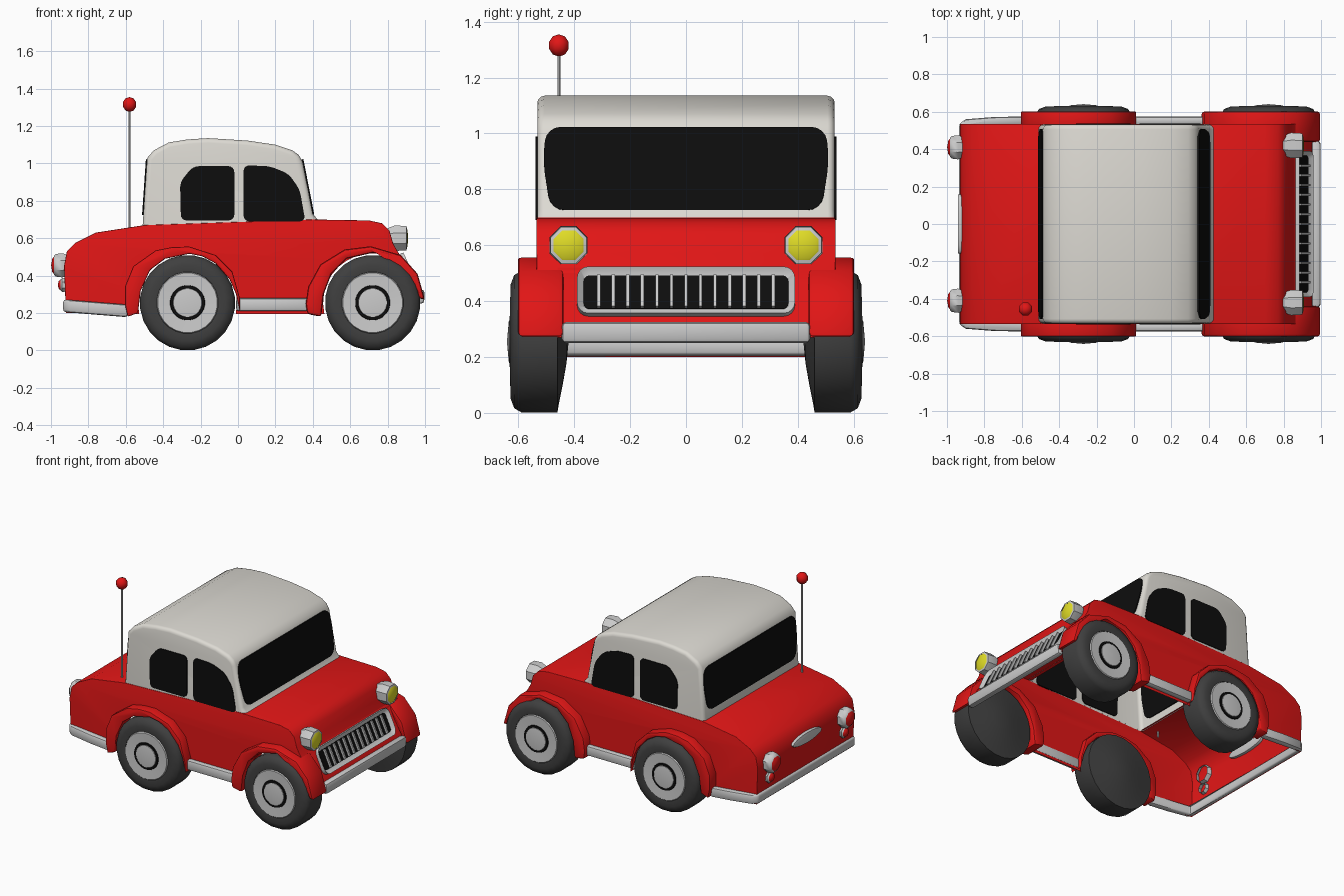
import bpy, bmesh
from math import sin, cos, pi, radians
from mathutils import Vector, Matrix

if "Cube" in bpy.data.objects:
    bpy.data.objects.remove(bpy.data.objects["Cube"])

COLORS = {"red": (0.75, 0.008, 0.008, 1), "cream": (0.72, 0.70, 0.65, 1), "rubber": (0.05, 0.05, 0.05, 1),
          "glass": (0.004, 0.004, 0.004, 1), "yellow": (0.75, 0.72, 0.02, 1)}
MATS = {}
for k, c in COLORS.items():
    MATS[k] = bpy.data.materials.new(k)
    MATS[k].diffuse_color = c


def finish(bm, name, color=None, bevel=0, segs=2, drop=None):
    bmesh.ops.recalc_face_normals(bm, faces=bm.faces)
    if bevel:
        edges = [e for e in bm.edges if len(e.link_faces) == 2 and e.calc_face_angle() > 0.9]
        bmesh.ops.bevel(bm, geom=edges, offset=bevel, segments=segs, profile=0.5, affect='EDGES', clamp_overlap=True)
    if drop:
        bmesh.ops.delete(bm, geom=[f for f in bm.faces if drop(f)], context='FACES')
    me = bpy.data.meshes.new(name)
    bm.to_mesh(me)
    bm.free()
    ob = bpy.data.objects.new(name, me)
    bpy.context.collection.objects.link(ob)
    if color:
        me.materials.append(MATS[color])
    for p in me.polygons:
        p.use_smooth = True
    me.set_sharp_from_angle(angle=radians(42))
    return ob


def frame(origin, u, v):
    u, v = Vector(u), Vector(v)
    n = u.cross(v).normalized()
    return Matrix.Translation(origin) @ Matrix((u, v, n)).transposed().to_4x4()


SIDE = frame((0, 0, 0), (1, 0, 0), (0, 0, 1))      # depth runs along -y
PLAN = frame((0, 0, 0), (1, 0, 0), (0, 1, 0))      # depth runs along z


def prism(name, pts, M, d0, d1, color=None, corner=0, bevel=0, inset=None):
    """Extruded outline with optional rounded corners, edge bevel and recessed front."""
    bm = bmesh.new()
    a = [bm.verts.new((x, y, d0)) for x, y in pts]
    b = [bm.verts.new((x, y, d1)) for x, y in pts]
    n = len(pts)
    bm.faces.new(a)
    front = bm.faces.new(b)
    for i in range(n):
        j = (i + 1) % n
        bm.faces.new((a[i], a[j], b[j], b[i]))
    bmesh.ops.recalc_face_normals(bm, faces=bm.faces)
    if corner:
        edges = [e for e in bm.edges if abs(e.verts[0].co.z - e.verts[1].co.z) > 1e-6]
        bmesh.ops.bevel(bm, geom=edges, offset=corner, segments=4, profile=0.5, affect='EDGES', clamp_overlap=True)
    if inset:
        front = next(f for f in bm.faces if all(abs(v.co.z - d1) < 1e-6 for v in f.verts))
        bmesh.ops.inset_region(bm, faces=[front], thickness=inset[0])
        for v in front.verts:
            v.co.z -= inset[1]
    bmesh.ops.transform(bm, matrix=M, verts=bm.verts)
    return finish(bm, name, color, bevel)


def shell(name, top, bottom, w, color, bevel, drop=None):
    """Open-bottomed body: side walls plus a strip over the top outline."""
    bm = bmesh.new()
    sides = [[bm.verts.new((x, y, z)) for x, z in top + bottom] for y in (-w, w)]
    for s in sides:
        bm.faces.new(s)
    for i in range(len(top) - 1):
        bm.faces.new((sides[0][i], sides[0][i + 1], sides[1][i + 1], sides[1][i]))
    return finish(bm, name, color, bevel, 3, drop)


def lathe(name, prof, loc, axis, color=None, n=8):
    """Profile of (distance along axis, radius) turned around the axis."""
    bm = bmesh.new()
    rings = []
    for h, r in prof:
        k = n if r > 0 else 1
        rings.append([bm.verts.new((r * cos(2 * pi * (i + .5) / n), r * sin(2 * pi * (i + .5) / n), h))
                      for i in range(k)])
    for p, q in zip(rings, rings[1:]):
        for i in range(n):
            c = [p[i % len(p)], p[(i + 1) % len(p)], q[(i + 1) % len(q)], q[i % len(q)]]
            bm.faces.new(list(dict.fromkeys(c)))
    rot = Vector(axis).to_track_quat('Z', 'Y').to_matrix().to_4x4()
    bmesh.ops.transform(bm, matrix=Matrix.Translation(loc) @ rot, verts=bm.verts)
    return finish(bm, name, color)


def arc(cx, cz, r, a0, a1, n):
    return [(cx + r * cos(radians(a0 + (a1 - a0) * i / n)), cz + r * sin(radians(a0 + (a1 - a0) * i / n)))
            for i in range(n + 1)]


FX, RX, WZ = 0.72, -0.27, 0.255

# Lower body with wheel cut-outs, open under the cabin
top = [(-.92, .2), (-.93, .45), (-.915, .53), (-.87, .575), (-.76, .63), (-.5, .67), (.4, .70),
       (.70, .695), (.77, .68), (.81, .64), (.83, .57), (.87, .5)]
bottom = arc(FX, WZ, .265, 50, 193, 12) + arc(RX, WZ, .265, -13, 193, 16)
shell("lower_body", top, bottom, .535, "red", .025,
      lambda f: f.normal.z > .9 and abs(f.calc_center_median().x) < .3 and abs(f.calc_center_median().y) < .1)
prism("nose_panel", [(.84, .53), (.86, .52), (.97, .27), (.95, .27)], SIDE, -.46, .46, "red")

# Cabin
cab = [(-.51, .665), (-.485, 1.03), (-.45, 1.07), (-.37, 1.112), (-.27, 1.128), (-.16, 1.135), (.05, 1.122),
       (.2, 1.10), (.29, 1.07), (.325, 1.045), (.345, 1.01), (.40, .73), (.43, .695)]
shell("cabin", cab, [], .532, "cream", .025)

# Windows
pane = [(-.485, .725), (.485, .725), (.512, .9), (.5, 1.022), (-.5, 1.022), (-.512, .9)]
k = -.055 / .28
prism("windshield", pane, frame((.40 - k * .73, 0, 0), (0, 1, 0), (k, 0, 1)), -.007, .007, "glass", .05)
k = .025 / .365
prism("rear_window", pane, frame((-.51 - k * .665, 0, 0), (0, 1, 0), (k, 0, 1)), -.007, .007, "glass", .05)
for s, side in ((1, "right"), (-1, "left")):
    prism("rear_side_window_" + side, [(-.305, .695), (-.02, .695), (-.02, .985), (-.24, .985), (-.31, .90)],
          SIDE, s * .526, s * .538, "glass", .03)
    prism("front_side_window_" + side, [(.03, .69), (.36, .69), (.33, .86), (.27, .945), (.17, .985), (.03, .99)],
          SIDE, s * .526, s * .538, "glass", .03)

# Fenders
rear_f = [(-.59, .18), (-.605, .25), (-.605, .34), (-.56, .45), (-.44, .535), (-.35, .553), (-.26, .555), (-.12, .51),
          (-.03, .42), (.01, .28), (.012, .2), (-.01, .3), (-.045, .38), (-.12, .465), (-.19, .503),
          (-.26, .517), (-.39, .49), (-.47, .43), (-.52, .32), (-.535, .2)]
front_f = [(.37, .195), (.362, .25), (.375, .34), (.44, .46), (.57, .54), (.71, .557), (.87, .51), (.96, .41),
           (1.0, .27), (.965, .28), (.94, .37), (.87, .465), (.80, .505), (.72, .522), (.58, .49), (.50, .41),
           (.458, .30), (.445, .18)]
for s, side in ((1, "right"), (-1, "left")):
    prism("rear_fender_" + side, rear_f, SIDE, s * .5, s * .602, "red", bevel=.016)
    prism("front_fender_" + side, front_f, SIDE, s * .438, s * .602, "red", bevel=.016)
    prism("sill_" + side, [(-.01, .21), (.38, .21), (.38, .28), (-.01, .28)], SIDE, s * .53, s * .575, bevel=.015)

# Wheels
for x, end in ((FX, "front"), (RX, "rear")):
    for s, side in ((-1, "right"), (1, "left")):
        tag = end + "_" + side
        loc, ax = (x, 0, WZ), (0, s, 0)
        lathe("tire_" + tag, [(.42, 0), (.428, .08), (.442, .16), (.455, .225), (.46, .255), (.59, .255),
                              (.615, .24), (.628, .205), (.624, .165), (.61, .16)], loc, ax, "rubber", 24)
        lathe("rim_" + tag, [(.615, .168), (.63, .16), (.626, .09), (.622, 0)], loc, ax, None, 24)
        lathe("hub_ring_" + tag, [(.622, .095), (.632, .092), (.632, .078), (.622, .075)], loc, ax, "glass", 24)
        lathe("hub_cap_" + tag, [(.622, .08), (.634, .076), (.641, 0)], loc, ax, None, 24)

# Grille
k = -.46
G = frame((.97 - k * .27, 0, 0), (0, 1, 0), (k, 0, 1))
prism("grille_frame", [(-.39, .345), (.39, .345), (.39, .512), (-.39, .512)], G, -.01, .028, None, .04, 0, (.024, .022))
prism("grille_back", [(-.366, .369), (.366, .369), (.366, .488), (-.366, .488)], G, 0, .009, "glass", .02)
for i in range(13):
    y = (i - 6) * .052
    prism("grille_bar_%d" % i, [(y - .006, .372), (y + .006, .372), (y + .006, .485), (y - .006, .485)], G, .006, .024)

# Bumpers
prism("front_bumper", [(.95, .25), (.995, .25), (.998, .325), (.95, .325)], SIDE, -.445, .445, bevel=.016)
half = [(-.59, .575), (-.75, .572), (-.90, .56), (-.935, .535)]
inner = [(-.90, .52), (-.59, .53)]
outline = half + [(x, -y) for x, y in reversed(half)] + [(x, -y) for x, y in reversed(inner)] + inner
rb = prism("rear_bumper", outline, PLAN, .205, .272, bevel=.014)
for v in rb.data.vertices:
    v.co.z -= (v.co.x + .93) * .08

# Lamps
for s, side in ((-1, "right"), (1, "left")):
    lathe("headlight_" + side, [(.78, .05), (.84, .074), (.9, .07), (.903, .058)], (0, s * .42, .6), (1, 0, 0))
    lathe("headlight_lens_" + side, [(.9, .06), (.906, .05), (.91, 0)], (0, s * .42, .6), (1, 0, 0), "yellow")
    for nm, z, r, h in (("tail_light", .455, .07, .985), ("reverse_light", .35, .042, .95)):
        lathe(nm + "_" + side, [(.9, r * .8), (.94, r), (h - .01, r * .93), (h, r * .75)], (0, s * .41, z), (-1, 0, 0))
        lathe(nm + "_lens_" + side, [(h - .005, r * .8), (h + .008, r * .55), (h + .014, 0)],
              (0, s * .41, z), (-1, 0, 0), "red")

# Oval plate on the tail
oval = [(.16 * cos(a * pi / 8), .47 + .036 * sin(a * pi / 8)) for a in range(16)]
prism("tail_plate", oval, frame((-.93, 0, 0), (0, 1, 0), (0, 0, 1)), -.012, .02, bevel=.004)

# Aerial
lathe("aerial_rod", [(.62, .006), (1.3, .006)], (-.58, -.455, 0), (0, 0, 1))
lathe("aerial_ball", [(-.04 * cos(i * pi / 5), .04 * sin(i * pi / 5) if 0 < i < 5 else 0) for i in range(6)],
      (-.58, -.455, 1.315), (0, 0, 1), "red")

for m in bpy.data.materials:
    if m.users and not m.is_grease_pencil:
        m.use_nodes = True
        m.node_tree.nodes["Principled BSDF"].inputs["Base Color"].default_value = m.diffuse_color
